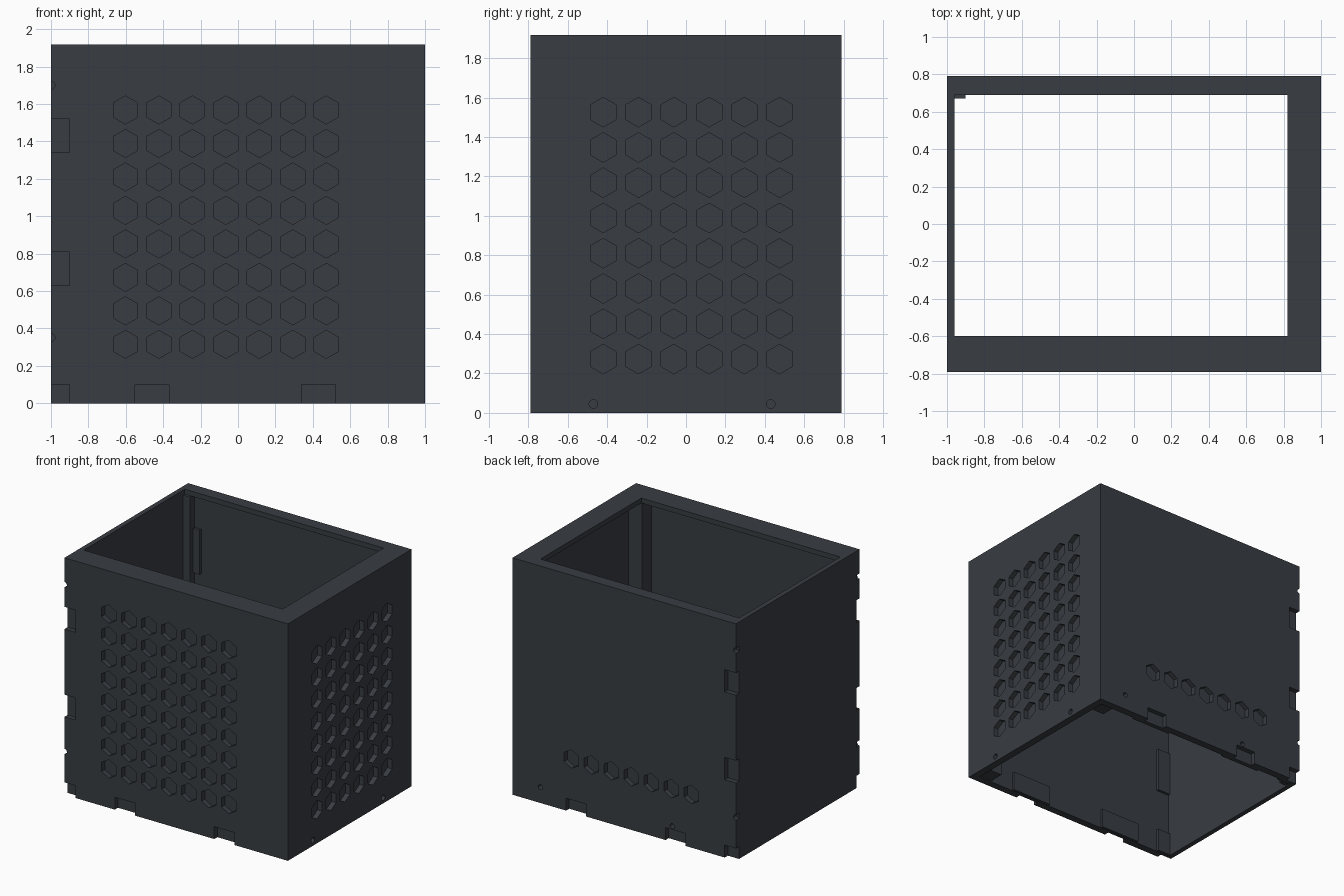
import bpy, bmesh
from math import pi
from mathutils import Matrix, Vector

cube = bpy.data.objects.get("Cube")
if cube:
    bpy.data.objects.remove(cube, do_unlink=True)

X, Y, TOP = 1.0, 0.79, 1.917      # outer half sizes and height
WALL, DEPTH, STEP = 0.06, 0.04, 0.179   # wall thickness, pocket depth, hole spacing

mat = bpy.data.materials.new("charcoal")
mat.use_nodes = True
color = (0.040, 0.046, 0.055, 1)
mat.diffuse_color = color
mat.node_tree.nodes["Principled BSDF"].inputs["Base Color"].default_value = color


def box(bm, lo, hi):
    lo, hi = Vector(lo), Vector(hi)
    m = Matrix.Translation((lo + hi) / 2) @ Matrix.Diagonal((*(hi - lo), 1))
    bmesh.ops.create_cube(bm, size=1, matrix=m)


def prism(bm, center, axis, radius, sides, length, spin=0):
    # Prism along x or y, with one corner pointing up when spin is 0
    turn = Matrix.Rotation(pi / 2, 4, 'Y' if axis == 'x' else 'X')
    m = Matrix.Translation(center) @ turn @ Matrix.Rotation(spin, 4, 'Z')
    bmesh.ops.create_cone(bm, cap_ends=True, segments=sides, radius1=radius,
                          radius2=radius, depth=length, matrix=m)


def make(name, bm):
    mesh = bpy.data.meshes.new(name)
    bmesh.ops.recalc_face_normals(bm, faces=bm.faces)
    bm.to_mesh(mesh)
    bm.free()
    obj = bpy.data.objects.new(name, mesh)
    mesh.materials.append(mat)
    bpy.context.collection.objects.link(obj)
    return obj


def box_object(name, lo, hi):
    bm = bmesh.new()
    box(bm, lo, hi)
    return make(name, bm)


def cut(obj, cutter):
    mod = obj.modifiers.new(cutter.name, 'BOOLEAN')
    mod.operation, mod.solver, mod.object = 'DIFFERENCE', 'EXACT', cutter
    cutter.hide_render = True
    bpy.context.view_layer.objects.active = obj
    bpy.ops.object.modifier_apply(modifier=mod.name)
    bpy.data.objects.remove(cutter, do_unlink=True)


# Case shell, open below, with an overhanging rim around the top opening
shell = box_object("case_shell", (-X, -Y, 0), (X, Y, TOP))
cut(shell, box_object("cavity_cutter", (-0.96, WALL - Y, -0.1),
                      (X - WALL, Y - WALL, TOP - 0.04)))
cut(shell, box_object("opening_cutter", (-0.96, -0.60, 1), (0.82, 0.69, TOP + 0.1)))

# Hexagonal pockets on the front, left side and back
bm = bmesh.new()
for col in range(7):
    x = -0.602 + col * STEP
    for row in range(8):
        prism(bm, (x, -Y, 0.315 + row * STEP), 'y', 0.075, 6, 2 * DEPTH)
    prism(bm, (x, Y, 0.43), 'y', 0.075, 6, 2 * DEPTH)
for col in range(6):
    for row in range(8):
        prism(bm, (X, -0.42 + col * STEP, 0.273 + row * STEP), 'x',
              0.075, 6, 2 * DEPTH, pi / 2)
cut(shell, make("hexagon_cutter", bm))

# Tab recesses along the bottom and right edges, and edge screw notches
bm = bmesh.new()
for side in (-1, 1):
    y0, y1 = side * Y - DEPTH, side * Y + DEPTH
    for x in (-0.46, 0.43):
        box(bm, (x - 0.09, y0, -0.1), (x + 0.09, y1, 0.10))
    for lo, hi in ((-0.1, 0.10), (0.63, 0.81), (1.34, 1.52)):
        box(bm, (-1.1, y0, lo), (-0.90, y1, hi))
    for z in (0.35, 1.70):
        prism(bm, (-X, side * Y, z), 'y', 0.022, 12, 2 * DEPTH)
cut(shell, make("recess_cutter", bm))

# Screw holes
bm = bmesh.new()
for y in (-0.47, 0.43):
    prism(bm, (X, y, 0.045), 'x', 0.022, 16, 0.3)
for x in (-0.43, 0.75):
    prism(bm, (x, Y, 0.128), 'y', 0.02, 16, 0.3)
cut(shell, make("screw_hole_cutter", bm))

# Backing plates inside, behind the recesses
for side, label in ((-1, "front"), (1, "back")):
    ys = sorted((side * (Y - WALL + 0.005), side * (Y - WALL - 0.02)))
    bm = bmesh.new()
    for x in (-0.46, 0.43):
        box(bm, (x - 0.18, ys[0], 0.002), (x + 0.18, ys[1], 0.16))
    for lo, hi in ((0.002, 0.19), (0.54, 0.90), (1.25, 1.61)):
        box(bm, (-0.965, ys[0], lo), (-0.84, ys[1], hi))
    make(label + "_backing_plates", bm)

# Corner posts inside
for name, sx, sy, size in (("front_left_post", 1, -1, 0.12), ("back_left_post", 1, 1, 0.12),
                           ("back_right_post", -1, 1, 0.06)):
    x_in = X - WALL if sx > 0 else 0.96
    xs = sorted((sx * x_in, sx * (x_in - size)))
    ys = sorted((sy * (Y - WALL), sy * (Y - WALL - size)))
    box_object(name, (xs[0], ys[0], 0.01), (xs[1], ys[1], TOP - 0.04))
